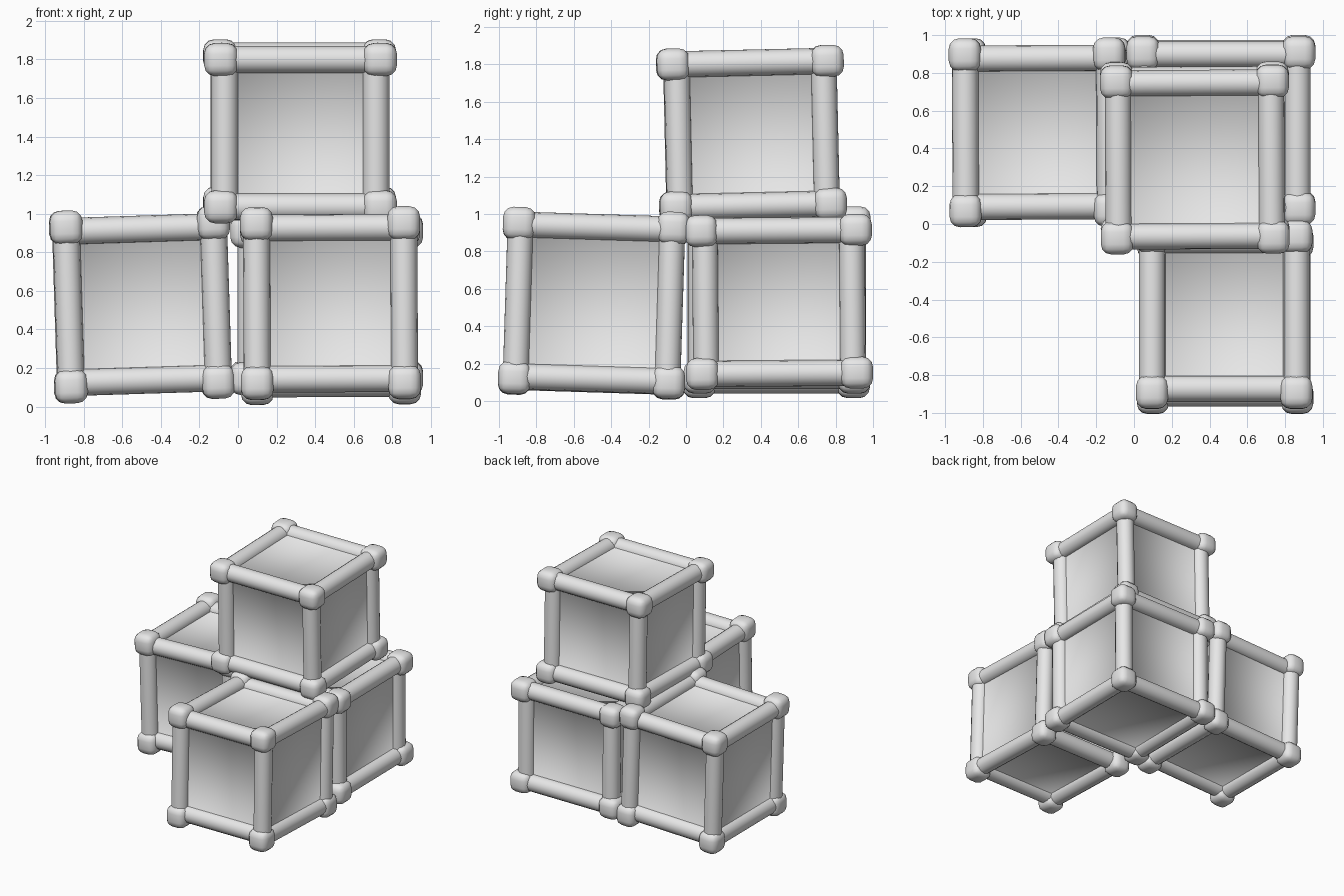
import bpy, bmesh
from math import radians, pi
from itertools import product
from mathutils import Matrix, Vector, Euler

default = bpy.data.objects.get("Cube")
if default:
    bpy.data.objects.remove(default)

# Single plain grey
grey = bpy.data.materials.new("plain_grey")
grey.use_nodes = True
colour = (0.8, 0.8, 0.8, 1)
grey.diffuse_color = colour
bsdf = next(n for n in grey.node_tree.nodes if n.type == "BSDF_PRINCIPLED")
bsdf.inputs["Base Color"].default_value = colour

RADIUS = 0.07
CORE = Vector((0.428, 0.428, 0.42))     # half size of the panelled core
RING = Vector((0.475, 0.475, 0.452))    # half size over the end rings
POST = Vector((0.462, 0.462, 0.452))    # half size over the four posts
KNOB = Vector((0.5, 0.5, 0.467))        # half size over the corner knobs


def finish(bm, name):
    mesh = bpy.data.meshes.new(name)
    bmesh.ops.recalc_face_normals(bm, faces=bm.faces[:])
    for f in bm.faces:
        f.smooth = True
    bm.to_mesh(mesh)
    bm.free()
    mesh.materials.append(grey)
    return mesh


def box(bm, centre, size):
    m = Matrix.Translation(centre) @ Matrix.Diagonal((*size, 1))
    bmesh.ops.create_cube(bm, size=1, matrix=m)


# Shallow recessed panels on a closed core
def panel_mesh():
    bm = bmesh.new()
    box(bm, Vector(), CORE * 2)
    faces = bm.faces[:]
    bmesh.ops.inset_individual(bm, faces=faces, thickness=0.09)
    bmesh.ops.inset_individual(bm, faces=faces, thickness=0.02, depth=-0.022)
    return finish(bm, "panels")


# Twelve round edge beams: two end rings joined by four posts
def beam_mesh():
    bm = bmesh.new()
    turns = (Matrix.Rotation(pi / 2, 4, "Y"), Matrix.Rotation(pi / 2, 4, "X"), Matrix())
    for axis, turn in enumerate(turns):
        outer = POST if axis == 2 else RING
        reach = outer - Vector((RADIUS, RADIUS, RADIUS))
        for a, b in product((-1, 1), repeat=2):
            pos = Vector()
            pos[(axis + 1) % 3] = a * reach[(axis + 1) % 3]
            pos[(axis + 2) % 3] = b * reach[(axis + 2) % 3]
            bmesh.ops.create_cone(bm, cap_ends=False, segments=16,
                                  radius1=RADIUS, radius2=RADIUS,
                                  depth=2 * reach[axis],
                                  matrix=Matrix.Translation(pos) @ turn)
    return finish(bm, "beams")


# Eight rounded corner knobs
def knob_mesh():
    bm = bmesh.new()
    size = Vector((0.175, 0.175, 0.17))
    for signs in product((-1, 1), repeat=3):
        centre = Vector([s * (k - w / 2) for s, k, w in zip(signs, KNOB, size)])
        box(bm, centre, size)
    bmesh.ops.bevel(bm, geom=bm.edges[:], offset=0.055, segments=3,
                    profile=0.5, affect="EDGES")
    return finish(bm, "knobs")


parts = {"panels": panel_mesh(), "beams": beam_mesh(), "knobs": knob_mesh()}

# Crates: name, centre, tilt in degrees, whether it lies on its side
crates = (
    ("left_crate", (-0.498, 0.485, 0.528), (0, -1.8, 0.3), True),
    ("back_crate", (0.46, 0.497, 0.53), (0.5, 0, 0), False),
    ("front_crate", (0.48, -0.492, 0.523), (-1.8, -0.3, 0), True),
    ("top_crate", (0.322, 0.35, 1.427), (1.3, 0, 0.3), False),
)
for name, centre, tilt, on_side in crates:
    turn = Euler([radians(t) for t in tilt]).to_matrix().to_4x4()
    if on_side:
        turn = turn @ Matrix.Rotation(pi / 2, 4, "Y")
    for part, mesh in parts.items():
        ob = bpy.data.objects.new(name + "_" + part, mesh)
        ob.matrix_world = Matrix.Translation(centre) @ turn
        bpy.context.collection.objects.link(ob)
